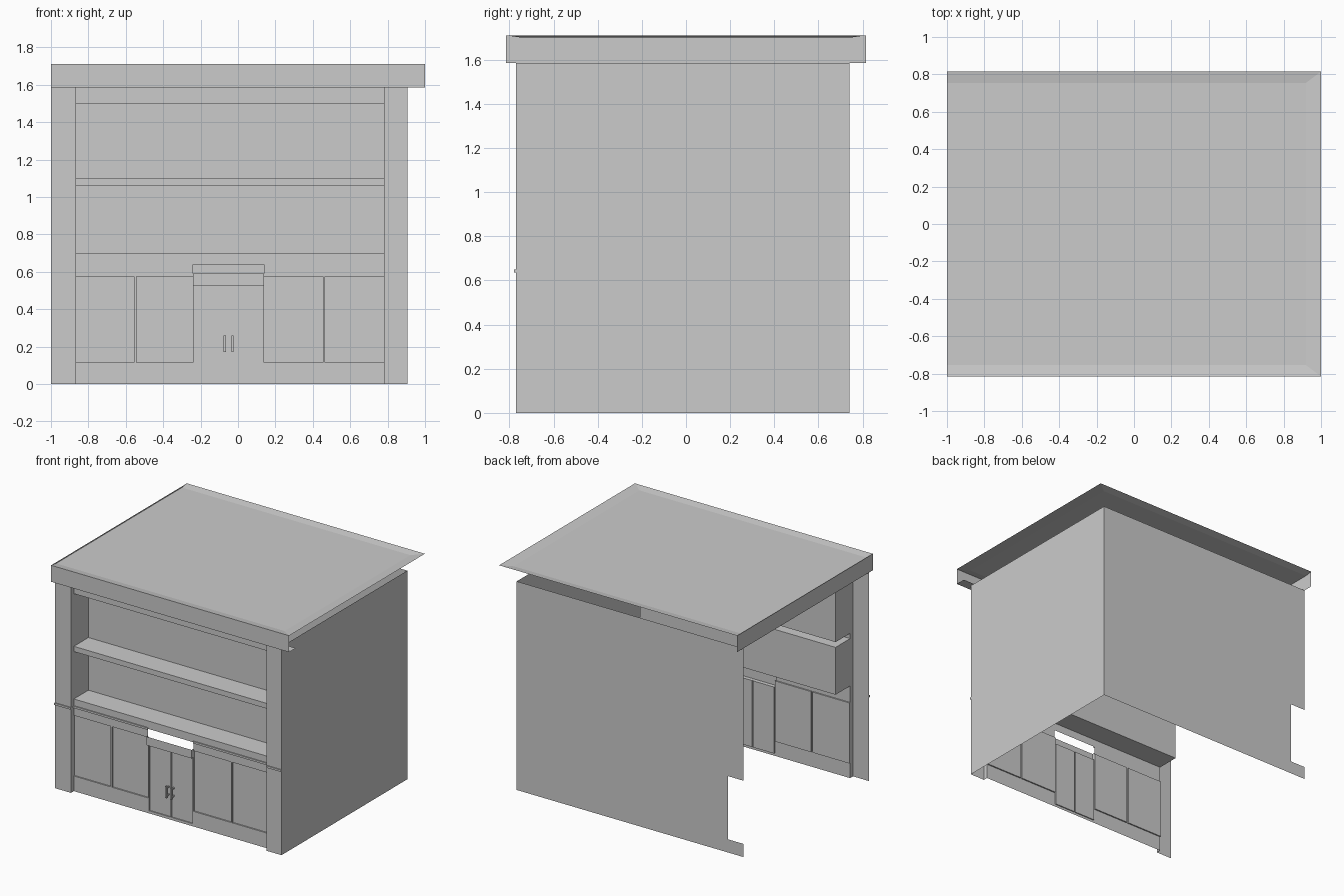
import bpy, bmesh

if "Cube" in bpy.data.objects:
    bpy.data.objects.remove(bpy.data.objects["Cube"])

L, R, BACK = -1.0, 0.905, 0.74        # wall extents
PL, PR = -0.865, 0.78                 # inner edges of the pilasters
FRONT, WALL, DEEP = -0.77, -0.735, -0.575
TOP, ROOF, EAVE = 1.585, 1.71, 0.815


def finish(name, bm):
    me = bpy.data.meshes.new(name)
    bm.to_mesh(me)
    bm.free()
    ob = bpy.data.objects.new(name, me)
    bpy.context.collection.objects.link(ob)
    return ob


def polys(name, *faces):
    bm = bmesh.new()
    for f in faces:
        bm.faces.new([bm.verts.new(p) for p in f])
    bmesh.ops.remove_doubles(bm, verts=bm.verts[:], dist=1e-5)
    return finish(name, bm)


def upright(x0, x1, z0, z1, y):
    """Quad facing -y."""
    return [(x0, y, z0), (x1, y, z0), (x1, y, z1), (x0, y, z1)]


def side(x, y0, y1, z0, z1, flip=False):
    """Quad facing +x, or -x when flipped."""
    q = [(x, y0, z0), (x, y1, z0), (x, y1, z1), (x, y0, z1)]
    return q[::-1] if flip else q


def panel(name, x0, x1, z0, z1, y, border, depth):
    """Front-facing quad with a bordered, recessed middle."""
    bm = bmesh.new()
    f = bm.faces.new([bm.verts.new(p) for p in upright(x0, x1, z0, z1, y)])
    if border:
        bmesh.ops.inset_individual(bm, faces=[f], thickness=border)
    r = bmesh.ops.extrude_discrete_faces(bm, faces=[f])
    bmesh.ops.translate(bm, verts=r['faces'][0].verts[:], vec=(0, depth, 0))
    return finish(name, bm)


def box(name, x0, x1, y0, y1, z0, z1):
    bm = bmesh.new()
    bmesh.ops.create_cube(bm, size=1)
    bmesh.ops.scale(bm, verts=bm.verts, vec=(x1 - x0, y1 - y0, z1 - z0))
    bmesh.ops.translate(bm, verts=bm.verts,
                        vec=((x0 + x1) / 2, (y0 + y1) / 2, (z0 + z1) / 2))
    return finish(name, bm)


# Back wall with the notch at its open end, and right wall
polys("back_wall", [(R, BACK, 0), (L, BACK, 0), (L, BACK, 0.1), (-0.87, BACK, 0.1),
                    (-0.87, BACK, 0.58), (L, BACK, 0.58), (L, BACK, TOP), (R, BACK, TOP)])
polys("right_wall", side(R, FRONT, BACK, 0, TOP))

# Pilasters with returns into the shallow wall and deep window bays
for name, x0, x1, xi, flip in (("left_pilaster", L, PL, PL, False),
                               ("right_pilaster", PR, R, PR, True)):
    polys(name, upright(x0, x1, 0, TOP, FRONT),
          side(xi, FRONT, WALL, 0, TOP, flip),
          side(xi, WALL, DEEP, 0.70, 1.06, flip),
          side(xi, WALL, DEEP, 1.10, 1.50, flip))

# Upper bands and the ledges running back to the windows
bands = {
    "top_band": [(WALL, TOP), (WALL, 1.50), (DEEP, 1.50)],
    "middle_ledge": [(DEEP, 1.10), (WALL, 1.10), (WALL, 1.06), (DEEP, 1.06)],
    "lower_ledge": [(DEEP, 0.70), (WALL, 0.70), (WALL, 0.64)],
}
for name, pts in bands.items():
    polys(name, *[[(PL, *a), (PL, *b), (PR, *b), (PR, *a)]
                  for a, b in zip(pts, pts[1:])])

# Long upper windows
for name, z0, z1 in (("lower_window", 0.70, 1.06), ("upper_window", 1.10, 1.50)):
    panel(name, PL, PR, z0, z1, DEEP, 0.022, 0.015)

# Shopfronts: base, lintel, mullion, two panes and moulding on each side
for s, x0, x1 in (("left", PL, -0.24), ("right", 0.14, PR)):
    m = (x0 + x1) / 2 + (0.003 if s == "left" else 0)
    polys(s + "_shopfront", upright(x0, x1, 0, 0.115, WALL),
          upright(x0, x1, 0.575, 0.64, WALL),
          upright(m - 0.006, m + 0.006, 0.115, 0.575, WALL))
    panel(s + "_pane_outer", x0, m - 0.006, 0.115, 0.575, WALL, 0, 0.01)
    panel(s + "_pane_inner", m + 0.006, x1, 0.115, 0.575, WALL, 0, 0.01)
    box(s + "_wall_moulding", x0, x1, WALL - 0.008, WALL, 0.635, 0.65)
box("left_pilaster_moulding", L, PL, FRONT - 0.008, FRONT, 0.635, 0.65)
box("right_pilaster_moulding", PR, R, FRONT - 0.008, FRONT, 0.635, 0.65)

# Entrance: header open on top, door frame, two leaves with handles
HY = -0.757
polys("door_header", upright(-0.24, 0.14, 0.525, 0.59, HY),
      side(-0.24, HY, WALL, 0.525, 0.59, True), side(0.14, HY, WALL, 0.525, 0.59),
      [(-0.24, WALL, 0.525), (0.14, WALL, 0.525), (0.14, HY, 0.525), (-0.24, HY, 0.525)])
polys("door_frame", upright(-0.24, 0.14, 0, 0.02, WALL),
      upright(-0.24, -0.232, 0.02, 0.525, WALL),
      upright(-0.054, -0.046, 0.02, 0.525, WALL),
      upright(0.132, 0.14, 0.02, 0.525, WALL))
for s, x0, x1, hx in (("left", -0.232, -0.054, -0.071), ("right", -0.046, 0.132, -0.029)):
    panel(s + "_door", x0, x1, 0.02, 0.525, WALL, 0, 0.008)
    box(s + "_door_handle", hx - 0.006, hx + 0.006, -0.765, -0.755, 0.17, 0.26)
    for n, z in (("lower", 0.185), ("upper", 0.245)):
        box(f"{s}_handle_{n}_post", hx - 0.004, hx + 0.004, -0.755, WALL + 0.008,
            z - 0.005, z + 0.005)

# Roof sheet, dished slightly inside its front, back and right edges
E, xi, yi, zi = EAVE, 0.92, 0.755, ROOF - 0.009
polys("roof", [(L, -yi, zi), (xi, -yi, zi), (xi, yi, zi), (L, yi, zi)],
      [(L, -E, ROOF), (1, -E, ROOF), (xi, -yi, zi), (L, -yi, zi)],
      [(1, -E, ROOF), (1, E, ROOF), (xi, yi, zi), (xi, -yi, zi)],
      [(1, E, ROOF), (L, E, ROOF), (L, yi, zi), (xi, yi, zi)])

# Fascia on the front and left, with a soffit back to the front wall
polys("fascia", upright(L, 1, TOP, ROOF, -E), side(L, -E, E, TOP, ROOF, True))
polys("soffit", [(L, WALL, TOP), (1, WALL, TOP), (1, -E, TOP), (L, -E, TOP)])
